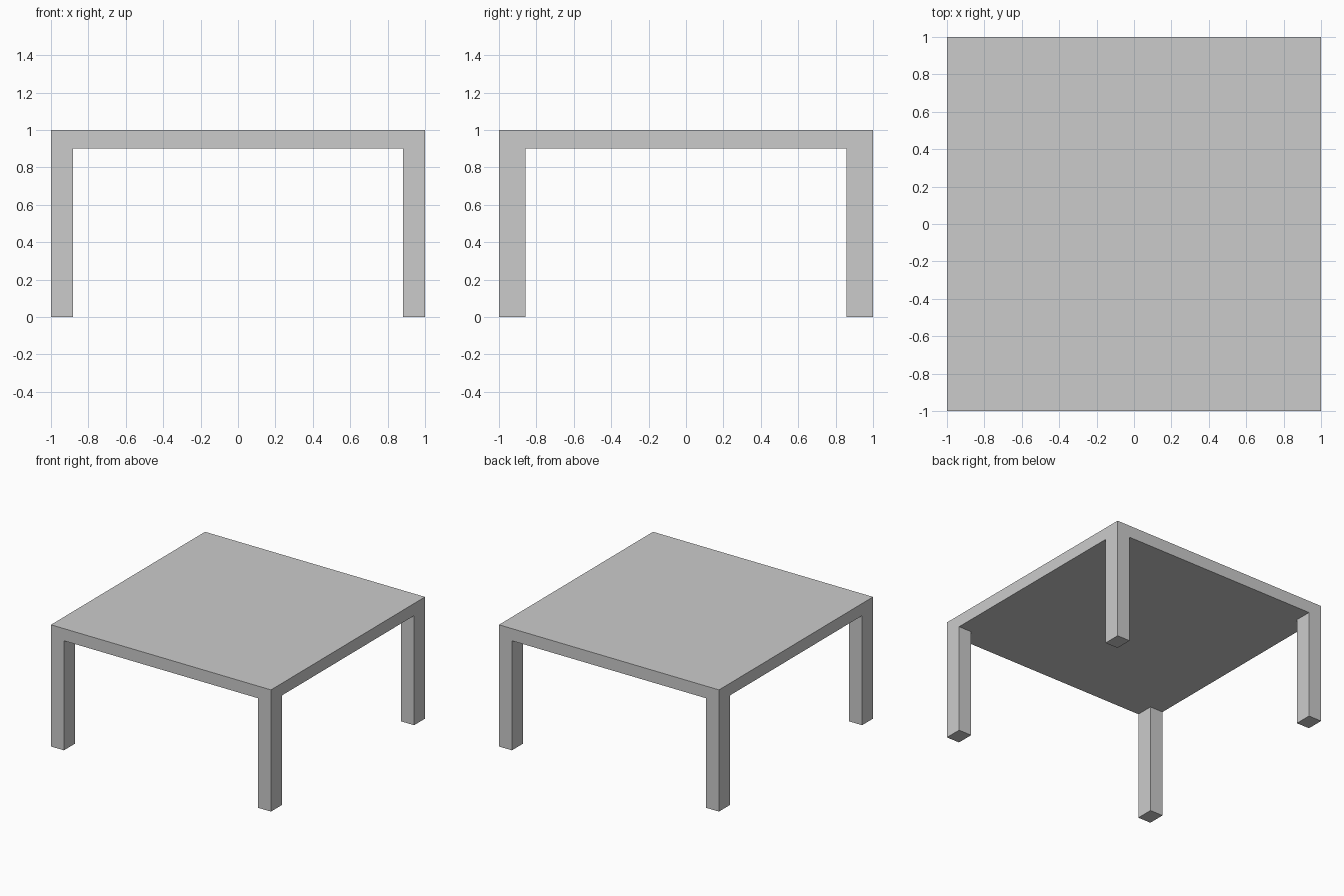
import bpy

if "Cube" in bpy.data.objects:
    bpy.data.objects.remove(bpy.data.objects["Cube"])

HALF, HEIGHT, TOP_THICK = 1.0, 1.0, 0.10
LEG_X, LEG_Y = 0.118, 0.142


def box(name, size, centre):
    bpy.ops.mesh.primitive_cube_add(size=1, location=centre)
    obj = bpy.context.object
    obj.name = name
    obj.scale = size
    bpy.ops.object.transform_apply(location=False, rotation=False, scale=True)
    return obj


# Square slab table top
box("table_top", (2 * HALF, 2 * HALF, TOP_THICK), (0, 0, HEIGHT - TOP_THICK / 2))

# Four legs flush with the corners
leg_height = HEIGHT - TOP_THICK
for y_name, sy in (("front", -1), ("back", 1)):
    for x_name, sx in (("left", -1), ("right", 1)):
        box(f"{y_name}_{x_name}_leg", (LEG_X, LEG_Y, leg_height),
            (sx * (HALF - LEG_X / 2), sy * (HALF - LEG_Y / 2), leg_height / 2))
